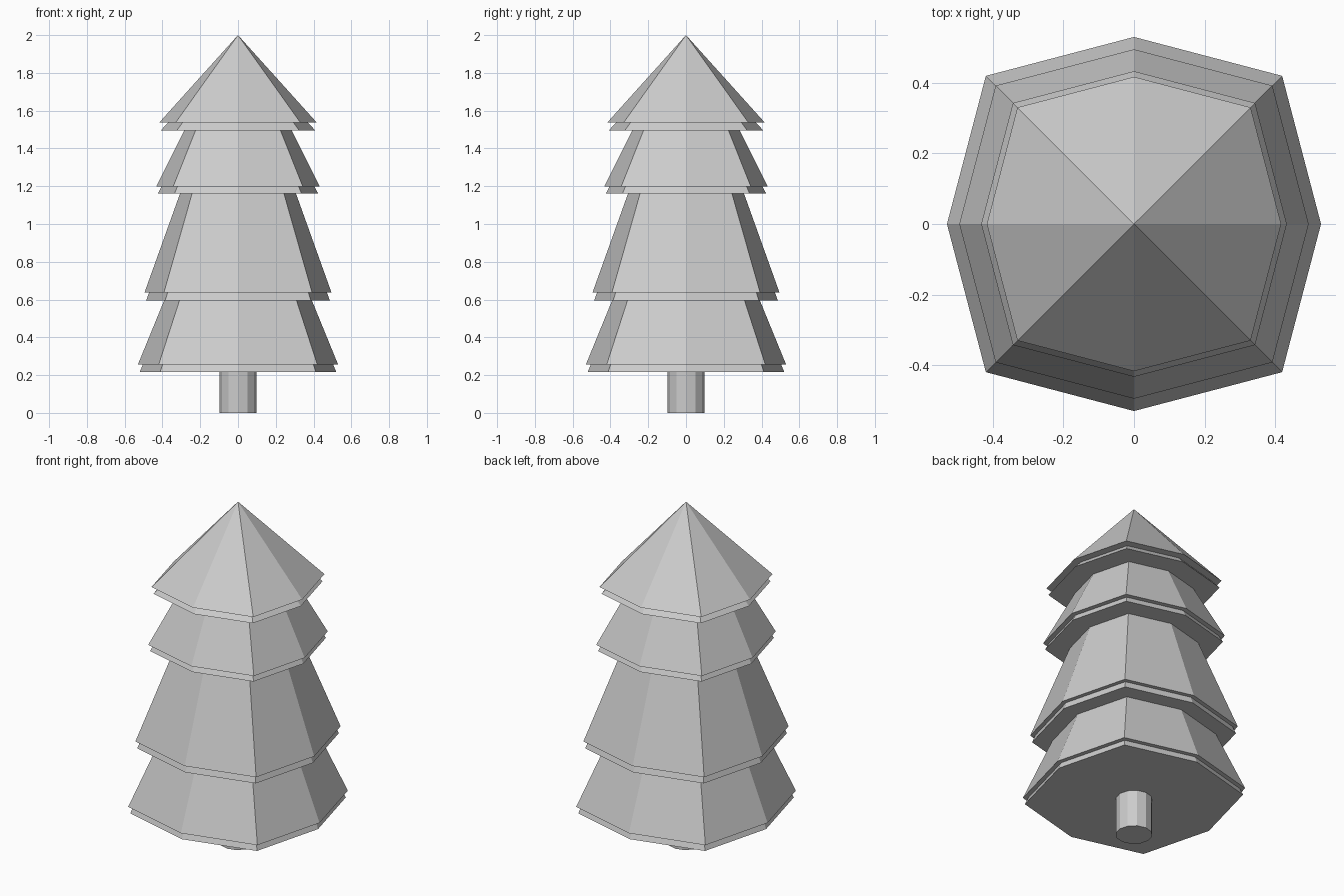
import bpy, bmesh
from math import cos, sin, pi

if "Cube" in bpy.data.objects:
    bpy.data.objects.remove(bpy.data.objects["Cube"])

CORNER = 0.792 * 2 ** 0.5   # diagonal corners stand further out than the axis ones


def lathe(name, profile, sides, corner=1.0):
    """Closed flat-faced solid from rings of (radius, z); radius 0 is a point."""
    bm = bmesh.new()
    rings = []
    for r, z in profile:
        if r == 0:
            rings.append([bm.verts.new((0, 0, z))] * sides)
            continue
        ring = []
        for i in range(sides):
            a = 2 * pi * i / sides
            k = r * (corner if i % 2 else 1.0)
            ring.append(bm.verts.new((k * cos(a), k * sin(a), z)))
        rings.append(ring)
    for lo, hi in zip(rings, rings[1:]):
        for i in range(sides):
            j = (i + 1) % sides
            quad = dict.fromkeys((lo[i], lo[j], hi[j], hi[i]))
            bm.faces.new(list(quad))
    # Caps
    bm.faces.new(rings[0][::-1])
    if profile[-1][0]:
        bm.faces.new(rings[-1])
    bmesh.ops.recalc_face_normals(bm, faces=bm.faces)
    mesh = bpy.data.meshes.new(name)
    bm.to_mesh(mesh)
    bm.free()
    obj = bpy.data.objects.new(name, mesh)
    bpy.context.collection.objects.link(obj)
    return obj


# Trunk
lathe("trunk", [(0.098, 0), (0.098, 0.225)], 12)

# Foliage tiers: lower rim, ledge under the overhanging upper layer, sloped sides
tiers = [
    ("bottom_tier", [(0.520, 0.217), (0.504, 0.256), (0.530, 0.256), (0.390, 0.598)]),
    ("lower_middle_tier", [(0.486, 0.596), (0.471, 0.637), (0.495, 0.637), (0.306, 1.164)]),
    ("upper_middle_tier", [(0.424, 1.162), (0.405, 1.199), (0.433, 1.199), (0.282, 1.499)]),
    ("top_tier", [(0.408, 1.496), (0.371, 1.537), (0.417, 1.537), (0, 2.0)]),
]
for name, profile in tiers:
    lathe(name, profile, 8, CORNER)
